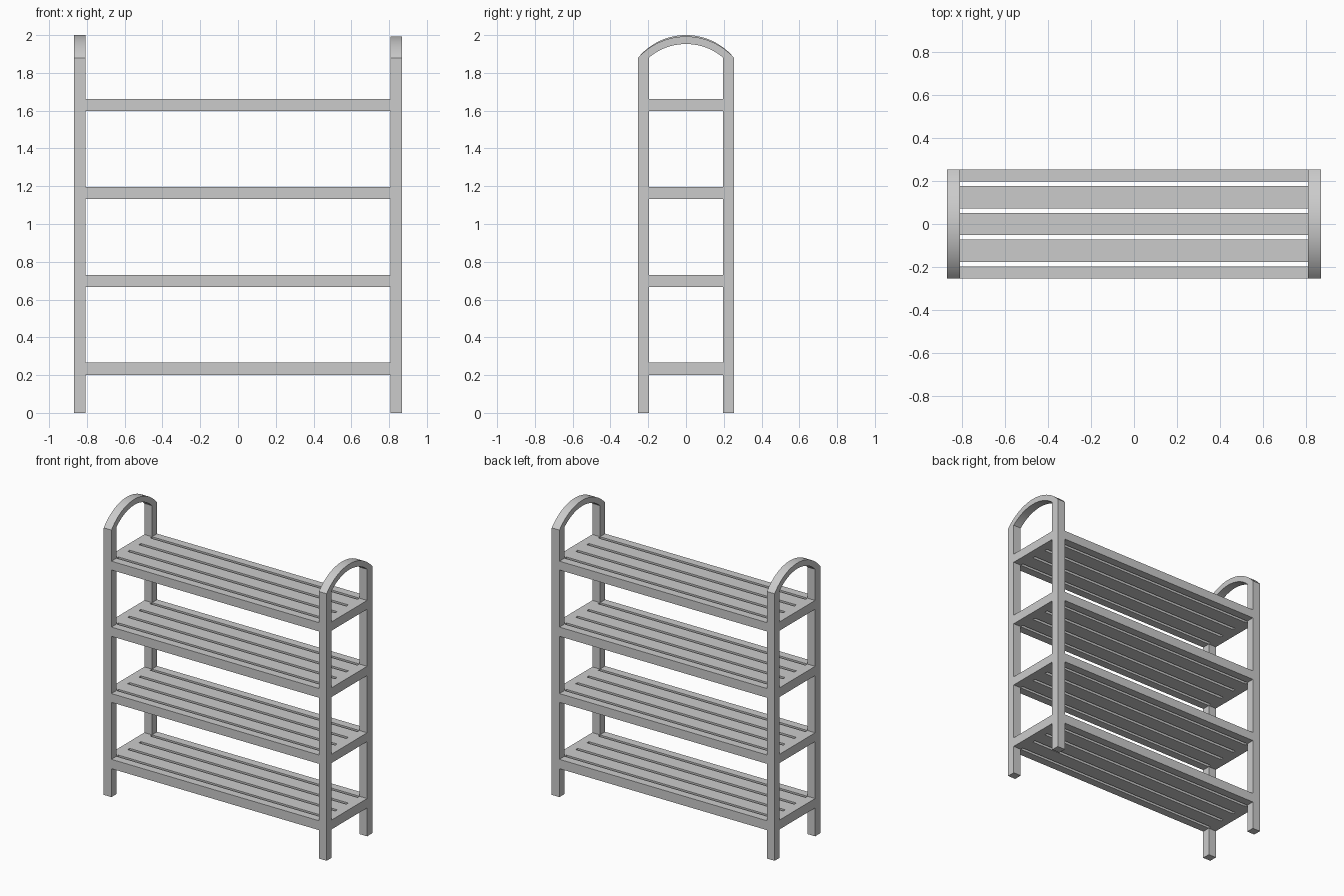
import bpy, bmesh, math

if "Cube" in bpy.data.objects:
    bpy.data.objects.remove(bpy.data.objects["Cube"])

X_IN, X_OUT = 0.808, 0.868     # end frame thickness span
Y_IN, Y_OUT = 0.197, 0.254     # post depth span
POST_TOP = 1.88
SHELVES = [(0.20, 0.266), (0.667, 0.729), (1.132, 1.197), (1.599, 1.661)]


def make_object(name, bm):
    bmesh.ops.recalc_face_normals(bm, faces=bm.faces)
    mesh = bpy.data.meshes.new(name)
    bm.to_mesh(mesh)
    bm.free()
    obj = bpy.data.objects.new(name, mesh)
    bpy.context.collection.objects.link(obj)
    return obj


def box(name, x, y, z):
    bm = bmesh.new()
    bmesh.ops.create_cube(bm, size=1)
    for v in bm.verts:
        v.co = [(a + b) / 2 + c * (b - a) for (a, b), c in zip((x, y, z), v.co)]
    return make_object(name, bm)


def arc(half, rise, n):
    """Points of a circular arc through (-half, 0), (0, rise), (half, 0)."""
    r = (half ** 2 + rise ** 2) / (2 * rise)
    a = math.asin(half / r)
    return [(r * math.sin(t), rise - r + r * math.cos(t))
            for t in (a * (2 * i / n - 1) for i in range(n + 1))]


def arch(name, x, top):
    n = 24
    outer = arc(Y_OUT, top - POST_TOP, n)
    inner = arc(Y_IN, top - 0.04 - POST_TOP, n)
    bm = bmesh.new()
    rings = [[bm.verts.new((px, y, POST_TOP + z))
              for px, (y, z) in ((x[0], o), (x[1], o), (x[1], i), (x[0], i))]
             for o, i in zip(outer, inner)]
    for a, b in zip(rings, rings[1:]):
        for k in range(4):
            bm.faces.new((a[k], a[(k + 1) % 4], b[(k + 1) % 4], b[k]))
    bm.faces.new(rings[0])
    bm.faces.new(rings[-1])
    obj = make_object(name, bm)
    bpy.ops.object.select_all(action='DESELECT')
    obj.select_set(True)
    bpy.context.view_layer.objects.active = obj
    bpy.ops.object.shade_smooth_by_angle(angle=math.radians(35))


# End frames: two posts, an arched handle and a cross rail per shelf
for side, x, top in (("left", (-X_OUT, -X_IN), 2.0), ("right", (X_IN, X_OUT), 1.993)):
    box(f"{side}_front_post", x, (-Y_OUT, -Y_IN), (0, POST_TOP))
    box(f"{side}_back_post", x, (Y_IN, Y_OUT), (0, POST_TOP))
    arch(f"{side}_arched_handle", x, top)
    for i, z in enumerate(SHELVES, 1):
        box(f"{side}_cross_rail_{i}", x, (-Y_IN, Y_IN), z)

# Shelves: front and back rails with three slats between
BARS = {"front_rail": (-Y_OUT, -Y_IN), "front_slat": (-0.176, -0.073),
        "middle_slat": (-0.051, 0.051), "back_slat": (0.073, 0.176),
        "back_rail": (Y_IN, Y_OUT)}
for i, z in enumerate(SHELVES, 1):
    for name, y in BARS.items():
        box(f"shelf_{i}_{name}", (-X_IN, X_IN), y, z)
